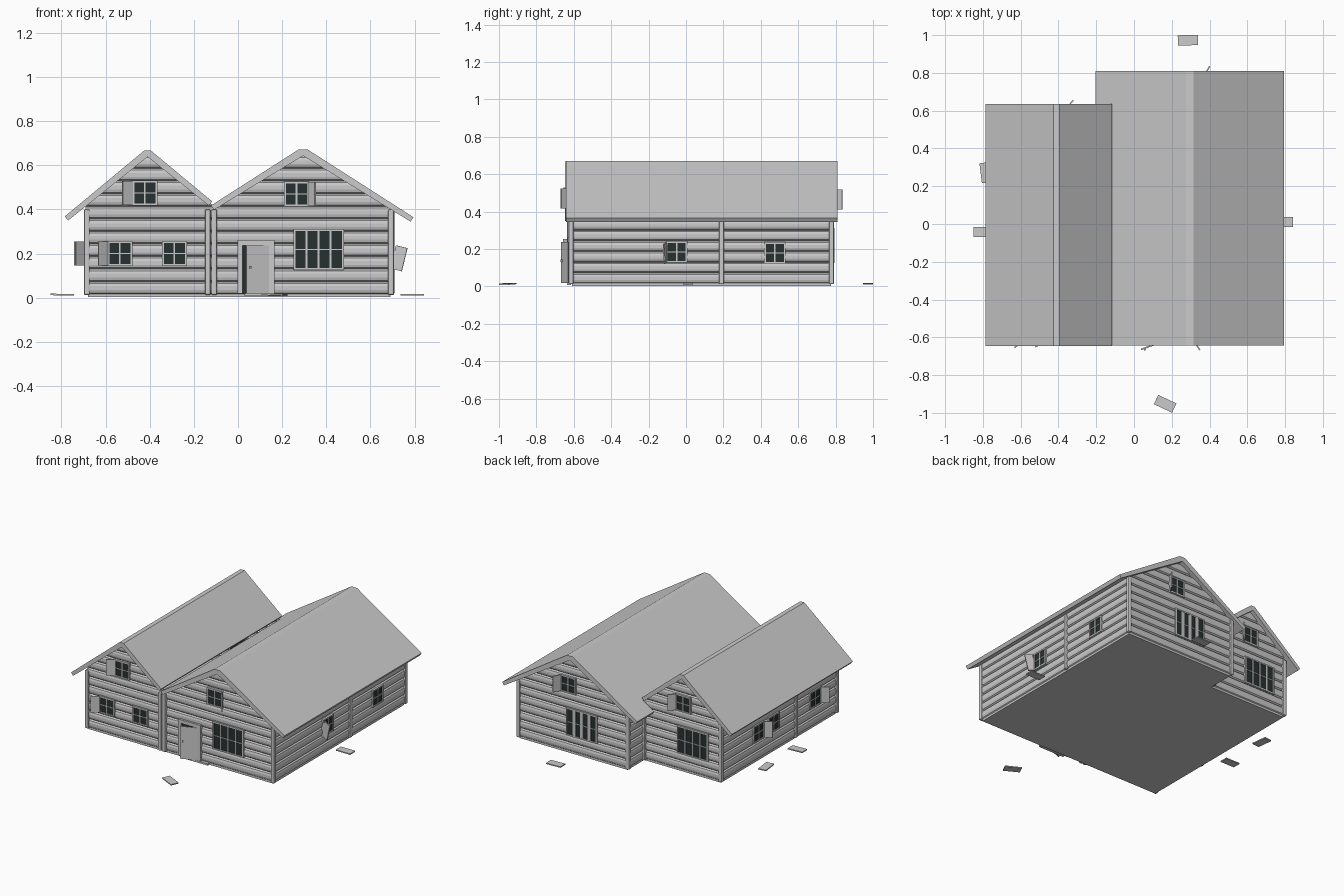
import bpy, bmesh
from math import radians, atan, sin, cos
from mathutils import Matrix

if "Cube" in bpy.data.objects:
    bpy.data.objects.remove(bpy.data.objects["Cube"])

T = Matrix.Translation
def RZ(deg): return Matrix.Rotation(radians(deg), 4, 'Z')
def RY(deg): return Matrix.Rotation(radians(deg), 4, 'Y')

dark = bpy.data.materials.new("dark_glass")
dark.diffuse_color = (0.02, 0.03, 0.03, 1)
dark.use_nodes = True
dark.node_tree.nodes["Principled BSDF"].inputs["Base Color"].default_value = dark.diffuse_color

def finish(name, bm, mat=None):
    bmesh.ops.recalc_face_normals(bm, faces=bm.faces)
    me = bpy.data.meshes.new(name)
    bm.to_mesh(me)
    bm.free()
    ob = bpy.data.objects.new(name, me)
    bpy.context.collection.objects.link(ob)
    if mat:
        me.materials.append(mat)
    return ob

def boxes(name, items, mtx=Matrix(), mat=None):
    """items: (centre x, y, z, size x, y, z)"""
    bm = bmesh.new()
    for x, y, z, a, b, c in items:
        bmesh.ops.create_cube(bm, size=1, matrix=mtx @ T((x, y, z)) @ Matrix.Diagonal((a, b, c, 1)))
    return finish(name, bm, mat)

def prism(name, pts, vec, to3d):
    bm = bmesh.new()
    f = bm.faces.new([bm.verts.new(to3d(*p)) for p in pts])
    r = bmesh.ops.extrude_face_region(bm, geom=[f])
    bmesh.ops.translate(bm, vec=vec, verts=[v for v in r['geom'] if isinstance(v, bmesh.types.BMVert)])
    return finish(name, bm)

# wing roofs: ridge x, half width of flat ridge, ridge height, slope
LEFT = (-0.41, 0.015, 0.667, 0.83)
RIGHT = (0.295, 0.02, 0.672, 0.64)

def roof(name, shape, x0, x1, y0, y1, t=0.024):
    c, hf, zt, k = shape
    th = atan(k)
    def z(x): return zt - k * max(0, abs(x - c) - hf)
    dx, dz = t * sin(th), t * cos(th)
    pts = [(x0, z(x0)), (c - hf, zt), (c + hf, zt), (x1, z(x1)),
           (x1 - dx, z(x1) - dz), (c, zt - t * 1.2), (x0 + dx, z(x0) - dz)]
    prism(name, pts, (0, y1 - y0, 0), lambda x, z: (x, y0, z))

roof("left_roof", LEFT, -0.785, -0.117, -0.647, 0.635)
roof("right_roof_front", RIGHT, -0.122, 0.795, -0.642, 0.63)
roof("right_roof_back", RIGHT, -0.205, 0.795, 0.63, 0.81)

# log walls; each wall has an angle about z and a distance from the origin
def log_wall(name, a, d, u0, u1, top, shape=None):
    bm = bmesh.new()
    m = RZ(a)
    rows, z, h = [], 0.015, 0.057
    while z < top:
        for t, o in ((0, 0.013), (0.12, 0.004), (0.35, 0), (0.65, 0), (0.88, 0.004)):
            if z + t * h < top:
                rows.append((z + t * h, o))
        z += h
    rows.append((top, 0.004))
    prev = None
    for z, o in rows:
        lo, hi = u0, u1
        if shape:
            c, hf, zt, k = shape
            c = c if a == 0 else -c
            w = max(0.001, hf + (zt - 0.015 - z) / k)
            lo, hi = max(u0, c - w), min(u1, c + w)
        cur = [bm.verts.new(m @ T((u, o - d, z)).to_translation()) for u in (lo, hi)]
        if prev:
            bm.faces.new((prev[0], prev[1], cur[1], cur[0]))
        prev = cur
    finish(name, bm)

log_wall("left_front_logs", 0, 0.62, -0.69, -0.115, 0.65, LEFT)
log_wall("right_front_logs", 0, 0.62, -0.115, 0.70, 0.655, RIGHT)
log_wall("left_back_logs", 180, 0.61, 0.115, 0.69, 0.65, LEFT)
log_wall("right_back_logs", 180, 0.785, -0.70, 0.12, 0.655, RIGHT)
log_wall("right_side_logs", 90, 0.70, -0.62, 0.785, 0.405)
log_wall("left_side_logs", 270, 0.69, -0.61, 0.62, 0.42)
log_wall("jut_side_logs", 270, 0.12, -0.785, -0.60, 0.395)

# floor slab
prism("floor", [(-0.68, -0.61), (0.69, -0.61), (0.69, 0.775), (-0.11, 0.775), (-0.11, 0.60), (-0.68, 0.60)],
      (0, 0, 0.02), lambda x, y: (x, y, 0.003))

# upright posts
posts = [(-0.685, -0.615), (-0.137, -0.622), (-0.108, -0.622), (0.693, -0.615), (0.693, 0.778),
         (-0.117, 0.778), (-0.117, 0.612), (-0.682, 0.603), (0.695, 0.19), (-0.685, -0.18)]
ob = boxes("corner_posts", [(x, y, 0.206, 0.026, 0.026, 0.388) for x, y in posts])
bev = ob.modifiers.new("round", 'BEVEL')
bev.width, bev.segments = 0.006, 2

# windows with muntins
def window(name, a, d, u, z, w=0.105, h=0.105, cols=2, bar=0.007):
    m = RZ(a) @ T((u, -d, z))
    boxes(name + "_glass", [(0, 0.003, 0, w, 0.012, h)], m, dark)
    f = [(s * w / 2, -0.001, 0, 0.009, 0.014, h + 0.009) for s in (-1, 1)]
    f += [(0, -0.001, s * h / 2, w, 0.014, 0.009) for s in (-1, 1)]
    f += [(0, 0, 0, w, 0.014, 0.005)]
    f += [(-w / 2 + w * i / cols, 0, 0, bar, 0.014, h) for i in range(1, cols)]
    boxes(name + "_frame", f, m)

# hinged shutter: side is the hinge edge, swing is degrees away from the wall
def shutter(name, a, d, u, z, side, swing, w=0.054, h=0.108, tilt=0):
    m = RZ(a) @ T((u + side * 0.054, -d - 0.004, z)) @ RZ(-side * swing) @ RY(tilt)
    boxes(name, [(side * w / 2, 0, 0, w, 0.007, h)], m)

# name, angle, distance, u, z, shutter side, swing, tilt
small = [("front_low_outer", 0, 0.62, -0.535, 0.20, -1, 35, 0),
         ("front_low_inner", 0, 0.62, -0.288, 0.20, 0, 0, 0),
         ("front_left_upper", 0, 0.62, -0.422, 0.475, -1, 30, 0),
         ("front_right_upper", 0, 0.62, 0.265, 0.47, 1, 55, 0),
         ("right_side_front", 90, 0.70, -0.05, 0.185, -1, 75, -14),
         ("right_side_back", 90, 0.70, 0.475, 0.18, 0, 0, 0),
         ("left_side_back", 270, 0.69, -0.22, 0.20, 1, 60, 0),
         ("left_side_middle", 270, 0.69, -0.06, 0.20, 0, 0, 0),
         ("left_side_front", 270, 0.69, 0.38, 0.20, 1, 50, 0),
         ("back_left_upper", 180, 0.61, 0.41, 0.465, -1, 50, 0),
         ("back_right_upper", 180, 0.785, -0.32, 0.465, -1, 60, 0)]
for n, a, d, u, z, side, swing, tilt in small:
    window(n + "_window", a, d, u, z)
    if side:
        shutter(n + "_shutter", a, d, u, z, side, swing, tilt=tilt)
for n, a, d, u, bar in (("front", 0, 0.62, 0.365, 0.009), ("back_left", 180, 0.61, 0.48, 0.009),
                        ("back_right", 180, 0.785, -0.22, 0.022)):
    window(n + "_large_window", a, d, u, 0.218, 0.22, 0.178, 4, bar)

# door with frame, dark opening, ajar leaf, handle and sill
boxes("door_frame", [(0.009, -0.62, 0.138, 0.024, 0.024, 0.24), (0.153, -0.62, 0.138, 0.024, 0.024, 0.24),
                     (0.081, -0.62, 0.249, 0.168, 0.026, 0.024)])
boxes("door_opening", [(0.081, -0.617, 0.128, 0.12, 0.012, 0.22)], mat=dark)
leaf = T((0.139, -0.627, 0.128)) @ RZ(20)
boxes("door_leaf", [(-0.054, 0, 0, 0.108, 0.008, 0.218)], leaf)
boxes("door_handle", [(-0.09, -0.007, 0.01, 0.008, 0.01, 0.012)], leaf)
boxes("door_sill", [(0.125, -0.625, 0.014, 0.19, 0.02, 0.012)])

# shutters fallen on the ground
for i, (x, y, r, t) in enumerate([(0.285, 0.973, 1, 1), (0.165, -0.952, -25, 2), (0.79, 0.01, 0, 0),
                                  (-0.797, -0.042, 1, 1), (-0.785, 0.272, 97, 0)]):
    boxes("fallen_shutter_%d" % i, [(0, 0, 0, 0.106, 0.054, 0.007)], T((x, y, 0.014)) @ RZ(r) @ RY(t))
